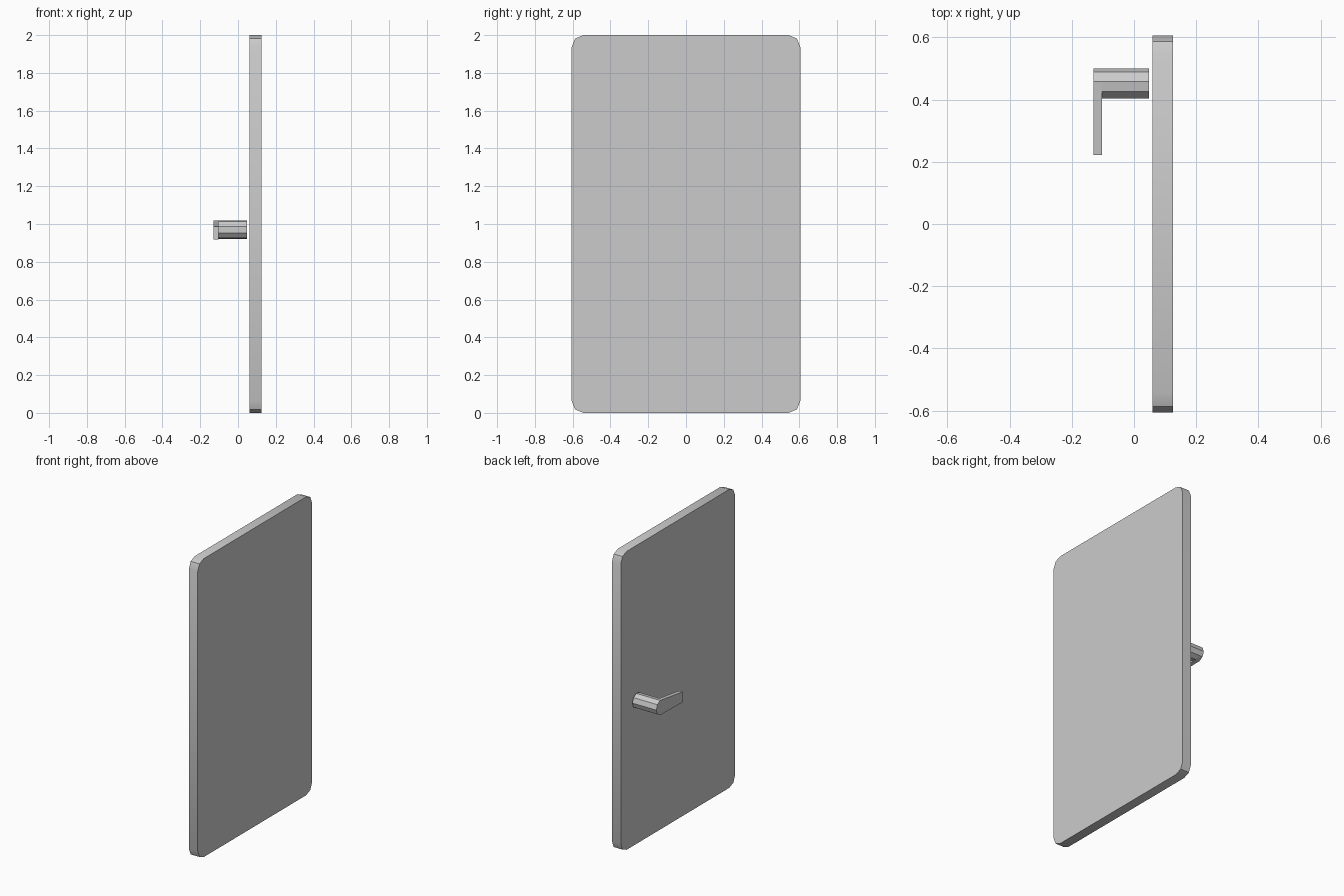
import bpy, bmesh
from math import sin, cos, pi, radians

if "Cube" in bpy.data.objects:
    bpy.data.objects.remove(bpy.data.objects["Cube"])


def prism(name, outline, x0, x1):
    """Extrude a closed (y, z) outline, counter-clockwise, from x0 to x1."""
    bm = bmesh.new()
    back = [bm.verts.new((x0, y, z)) for y, z in outline]
    front = [bm.verts.new((x1, y, z)) for y, z in outline]
    bm.faces.new(back[::-1])
    bm.faces.new(front)
    n = len(outline)
    for i in range(n):
        j = (i + 1) % n
        bm.faces.new((back[i], back[j], front[j], front[i]))
    bmesh.ops.recalc_face_normals(bm, faces=bm.faces)
    mesh = bpy.data.meshes.new(name)
    bm.to_mesh(mesh)
    bm.free()
    ob = bpy.data.objects.new(name, mesh)
    bpy.context.collection.objects.link(ob)
    bpy.ops.object.select_all(action='DESELECT')
    ob.select_set(True)
    bpy.context.view_layer.objects.active = ob
    bpy.ops.object.shade_smooth_by_angle(angle=radians(30))
    return ob


# door panel: rectangle with rounded corners of two segments
W, H, R = 0.605, 2.0, 0.062
corners = [(W - R, H - R), (R - W, H - R), (R - W, R), (W - R, R)]
panel = [(cy + R * cos(k * pi / 2 + s * pi / 4), cz + R * sin(k * pi / 2 + s * pi / 4))
         for k, (cy, cz) in enumerate(corners) for s in range(3)]
prism("door_panel", panel, 0.06, 0.125)

# handle shaft: nine-sided rod
CY, CZ, HR = 0.45, 0.97, 0.05
ring = [(CY + HR * cos(i * 2 * pi / 9), CZ + HR * sin(i * 2 * pi / 9)) for i in range(9)]
prism("handle_shaft", ring, -0.103, 0.048)

# handle lever: rounded head following the shaft, tapering to a blunt tip
lever = ring[:3] + [(0.222, 0.987), (0.222, 0.917)] + ring[7:]
prism("handle_lever", lever, -0.13, -0.103)
